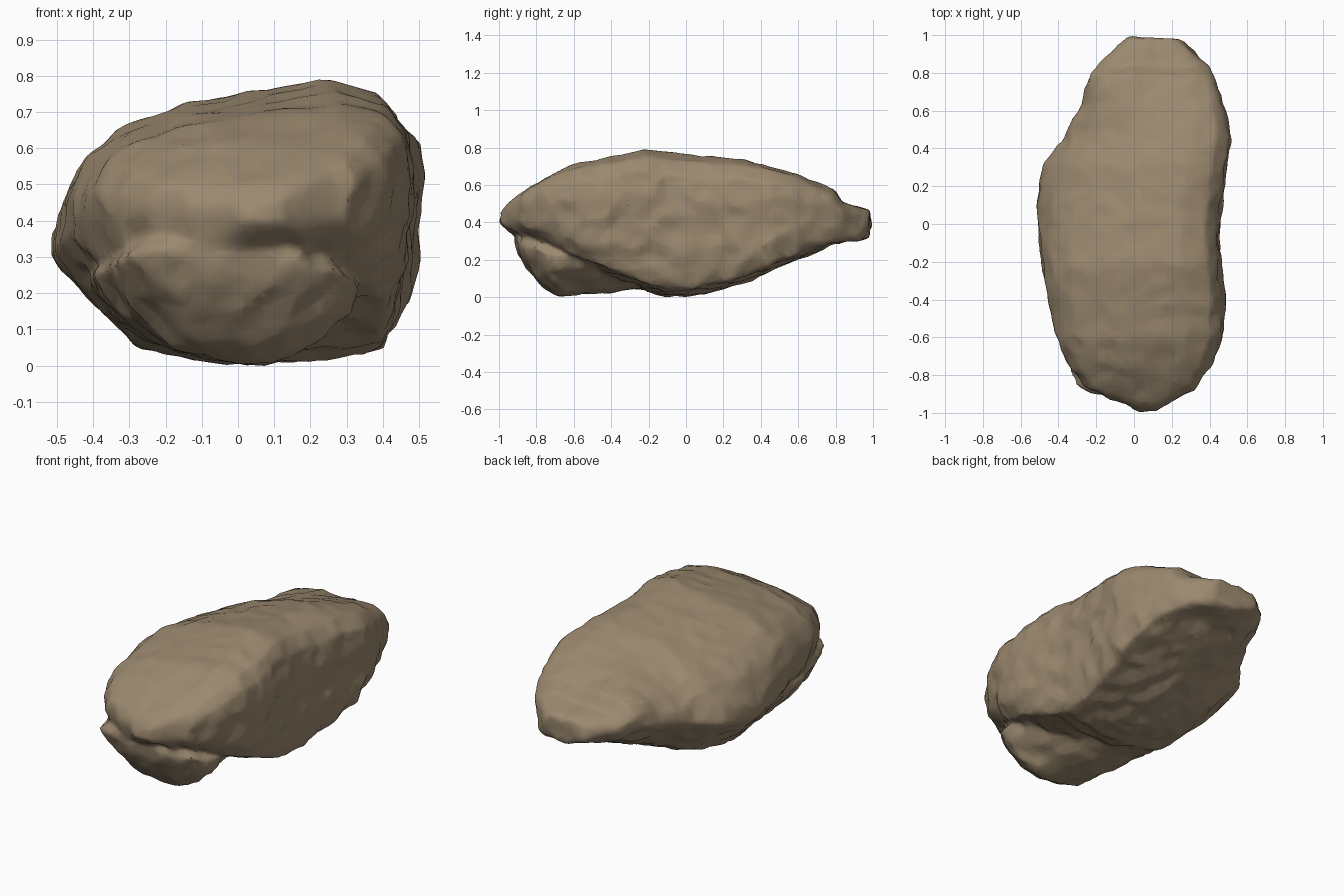
import bpy, bmesh
from mathutils import Vector, noise

cube = bpy.data.objects.get("Cube")
if cube:
    bpy.data.objects.remove(cube, do_unlink=True)

stone = bpy.data.materials.new("brown stone")
colour = (0.33, 0.25, 0.16, 1)
stone.diffuse_color = colour
stone.use_nodes = True
bsdf = stone.node_tree.nodes["Principled BSDF"]
bsdf.inputs["Base Color"].default_value = colour
bsdf.inputs["Roughness"].default_value = 0.9

# Pieces of a lopsided cross-section, each axis running from 0 to 1
SHOULDER = [(0, .4), (0, .56), (.06, .72), (.15, .82), (.36, .92)]
LOW_SHOULDER = [(0, .38), (.02, .51), (.09, .65), (.19, .76), (.38, .89)]
HIGH_SHOULDER = [(0, .5), (.02, .74), (.08, .87), (.2, .94), (.36, .98)]
CREST = [(.57, .96), (.78, 1), (.92, .95), (.98, .84), (1, .68)]
KEEL = [(.99, .32), (.97, .17), (.94, .05), (.75, .02),
        (.5, 0), (.38, .02), (.24, .07), (.12, .22)]
OVERHANG = [(.98, .44), (.95, .27), (.86, .13), (.66, .04),
            (.48, 0), (.3, 0), (.15, .04), (.04, .18)]
LEDGE_SHAPE = [(0, .8), (.07, .95), (.3, 1), (.6, .95), (.88, .84), (1, .66),
               (.97, .46), (.86, .24), (.74, .07), (.6, 0), (.45, .02),
               (.28, .12), (.1, .46)]

# Which cross-section rules at each point of the length
SHAPES = [(-1.1, SHOULDER + CREST + OVERHANG), (-.7, SHOULDER + CREST + OVERHANG),
          (-.3, SHOULDER + CREST + KEEL), (.25, LOW_SHOULDER + CREST + KEEL),
          (.5, LOW_SHOULDER + CREST + KEEL), (.78, HIGH_SHOULDER + CREST + KEEL),
          (1.1, HIGH_SHOULDER + CREST + KEEL)]

# Stations along the length: y, left edge, right edge, underside, top
BODY = [(-.995, .03, .12, .39, .45), (-.95, -.07, .19, .35, .505),
        (-.87, -.25, .33, .31, .56), (-.76, -.34, .41, .26, .64),
        (-.6, -.41, .47, .17, .715), (-.4, -.45, .485, .1, .75),
        (-.22, -.485, .465, .035, .79), (-.1, -.505, .455, -.005, .775),
        (.1, -.515, .46, .015, .755), (.32, -.475, .495, .08, .735),
        (.45, -.37, .515, .14, .7), (.6, -.3, .49, .2, .655),
        (.79, -.235, .42, .28, .58), (.84, -.205, .39, .29, .505),
        (.92, -.1, .32, .295, .485), (.985, -.04, .23, .32, .465)]
LEDGE = [(-.91, -.2, .1, .25, .34), (-.86, -.3, .22, .16, .345),
         (-.78, -.34, .31, .07, .34), (-.69, -.37, .34, .005, .33),
         (-.5, -.4, .29, .02, .31), (-.25, -.41, .18, .035, .28),
         (-.01, -.4, .1, .045, .24)]


def body_shape(y):
    """Blend the two neighbouring cross-sections."""
    for (a, low), (b, high) in zip(SHAPES, SHAPES[1:]):
        if a <= y <= b:
            t = (y - a) / (b - a)
            return [Vector(p).lerp(Vector(q), t) for p, q in zip(low, high)]


def ledge_shape(y):
    return LEDGE_SHAPE


def loft(bm, stations, shape):
    """Skin a closed tube through the scaled cross-sections."""
    rings = []
    for y, x0, x1, z0, z1 in stations:
        rings.append([bm.verts.new((x0 + u * (x1 - x0), y, z0 + v * (z1 - z0)))
                      for u, v in shape(y)])
    n = len(rings[0])
    for a, b in zip(rings, rings[1:]):
        for i in range(n):
            j = (i + 1) % n
            bm.faces.new((a[i], a[j], b[j], b[i]))
    bm.faces.new(rings[0][::-1])
    bm.faces.new(rings[-1])


# Main mass with the broken ledge below its front
bm = bmesh.new()
loft(bm, BODY, body_shape)
loft(bm, LEDGE, ledge_shape)
bmesh.ops.recalc_face_normals(bm, faces=bm.faces)
mesh = bpy.data.meshes.new("boulder")
bm.to_mesh(mesh)
bm.free()
rock = bpy.data.objects.new("boulder", mesh)
bpy.context.collection.objects.link(rock)
bpy.context.view_layer.objects.active = rock
rock.select_set(True)

# Fuse both masses into one skin
remesh = rock.modifiers.new("fuse", "REMESH")
remesh.mode = "VOXEL"
remesh.voxel_size = 0.016
soften = rock.modifiers.new("soften", "SMOOTH")
soften.iterations = 4
for name in ("fuse", "soften"):
    bpy.ops.object.modifier_apply(modifier=name)

# Weathered lumps, chipped ridges and small dents
bm = bmesh.new()
bm.from_mesh(rock.data)
bm.normal_update()
moves = []
for v in bm.verts:
    p = v.co
    lumps = noise.noise(p * 4) * 0.008
    ridges = (0.2 - abs(noise.noise(p * 7 + Vector((5, 2, 8))))) * 0.025
    dents = noise.noise(p * 15) * 0.008
    edge = 1 - 0.5 * max(v.normal.z, 0)
    moves.append(p + v.normal * (lumps + ridges + dents) * edge)
for v, p in zip(bm.verts, moves):
    v.co = p

# Rest the rock on the ground
ground = min(v.co.z for v in bm.verts)
bmesh.ops.translate(bm, verts=bm.verts, vec=(0, 0, -ground))
bm.to_mesh(rock.data)
bm.free()

# Broad irregular facets with soft shading
facets = rock.modifiers.new("facets", "DECIMATE")
facets.ratio = 0.2
bpy.ops.object.modifier_apply(modifier="facets")
rock.data.materials.clear()
rock.data.materials.append(stone)
bpy.ops.object.shade_smooth_by_angle(angle=0.8)
